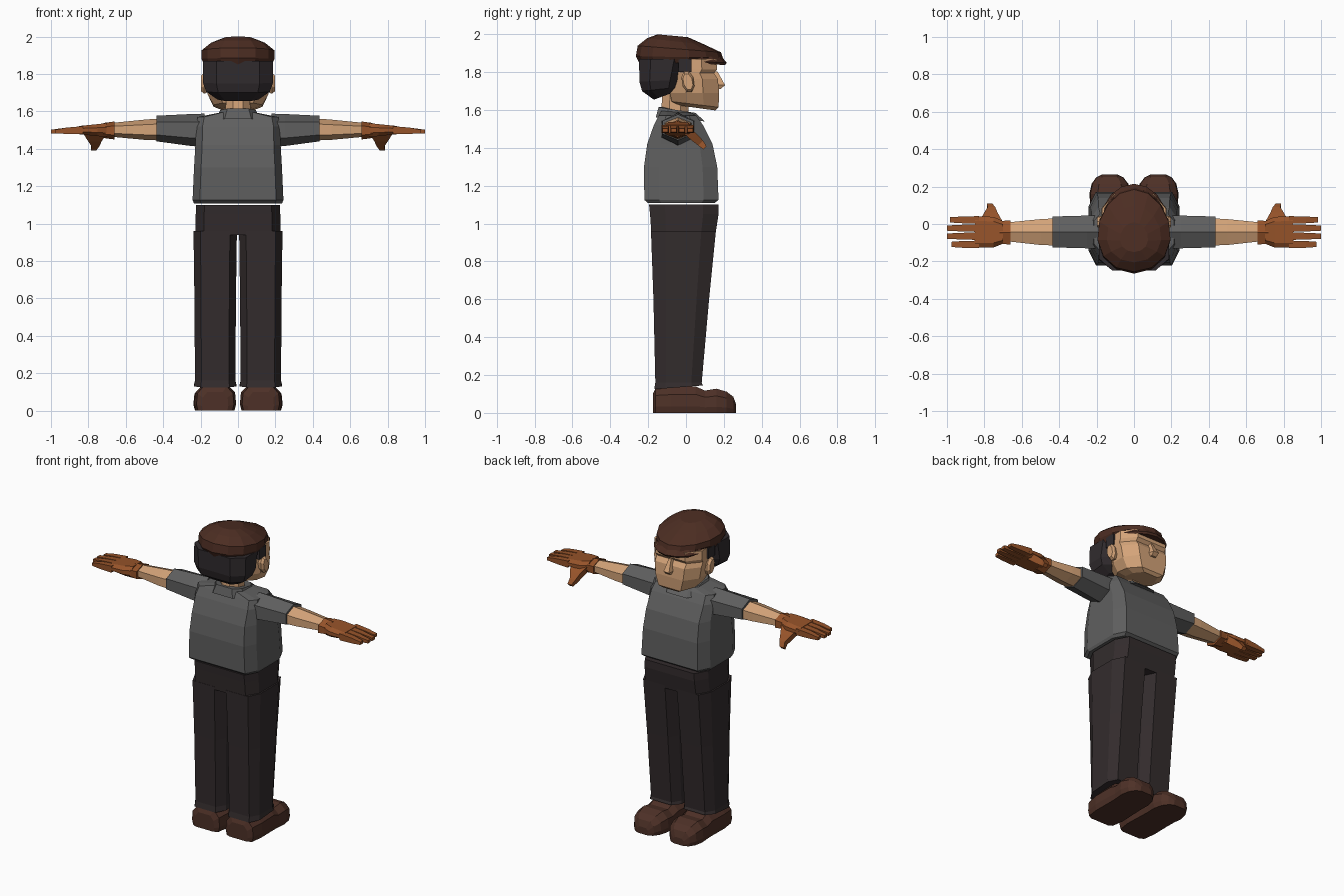
import bpy, bmesh, math
from mathutils import Vector


def material(name, rgb):
    m = bpy.data.materials.new(name)
    m.diffuse_color = (*rgb, 1)
    return m


GREY = material("shirt grey", (0.115, 0.115, 0.115))
DARK = material("trouser black", (0.033, 0.025, 0.026))
HAIR = material("hair black", (0.030, 0.024, 0.027))
BROWN = material("cap brown", (0.072, 0.026, 0.016))
SHOE = material("shoe brown", (0.075, 0.030, 0.020))
SKIN = material("skin", (0.66, 0.37, 0.19))
GLOVE = material("glove tan", (0.31, 0.088, 0.023))


def loft(name, rings, mat):
    """Skin a list of equal-length point rings and cap both ends."""
    bm = bmesh.new()
    rows = [[bm.verts.new(p) for p in r] for r in rings]
    n = len(rows[0])
    for a, b in zip(rows, rows[1:]):
        for i in range(n):
            j = (i + 1) % n
            bm.faces.new((a[i], a[j], b[j], b[i]))
    bm.faces.new(rows[0][::-1])
    bm.faces.new(rows[-1])
    bmesh.ops.recalc_face_normals(bm, faces=bm.faces)
    me = bpy.data.meshes.new(name)
    bm.to_mesh(me)
    bm.free()
    me.materials.append(mat)
    ob = bpy.data.objects.new(name, me)
    bpy.context.collection.objects.link(ob)
    return ob


def chamfer(a, b):
    """Unit box outline with cut corners and a centre point front and back."""
    return [(1, -b), (1, b), (a, 1), (0, 1), (-a, 1), (-1, b), (-1, -b),
            (-a, -1), (0, -1), (a, -1)]


def circle(n, turn=0.0):
    return [(math.cos(math.tau * (i + turn) / n), math.sin(math.tau * (i + turn) / n))
            for i in range(n)]


def stack(name, section, rings, mat, xc=0.0):
    """Upright loft; ring = z at back, z at front, y back, y front, half width."""
    out = []
    for zb, zf, y0, y1, hx in rings:
        out.append([(xc + hx * u, (y0 + y1) / 2 + (y1 - y0) / 2 * v,
                     (zb + zf) / 2 + (zf - zb) / 2 * v) for u, v in section])
    return loft(name, out, mat)


def limb(name, section, rings, mat, side):
    """Loft along x; ring = x, y min, y max, z min, z max."""
    out = []
    for x, y0, y1, z0, z1 in rings:
        out.append([(side * x, (y0 + y1) / 2 + (y1 - y0) / 2 * u,
                     (z0 + z1) / 2 + (z1 - z0) / 2 * v) for u, v in section])
    return loft(name, out, mat)


BOX = [(1, -1), (1, 1), (-1, 1), (-1, -1)]
HEX = [(1, -.5), (1, .5), (0, 1), (-1, .5), (-1, -.5), (0, -1)]
SOFT = [(1, -.4), (1, .4), (.7, 1), (-.7, 1), (-1, .4), (-1, -.4), (-.7, -1), (.7, -1)]

# shirt and collar
stack("shirt", chamfer(.84, .6), [
    (1.108, 1.108, -.20, .15, .235), (1.125, 1.125, -.22, .172, .243),
    (1.30, 1.30, -.222, .165, .235), (1.42, 1.42, -.205, .14, .228),
    (1.52, 1.52, -.17, .09, .226), (1.57, 1.57, -.145, .055, .215),
    (1.595, 1.585, -.13, .03, .10)], GREY)
stack("collar", chamfer(.6, .5), [
    (1.56, 1.54, -.16, .10, .12), (1.615, 1.585, -.145, .05, .095),
    (1.615, 1.585, -.12, .01, .07)], GREY)

# trousers: hips plus two legs
stack("hips", chamfer(.8, .55), [
    (.94, .94, -.182, .155, .229), (1.05, 1.05, -.19, .172, .226),
    (1.10, 1.10, -.195, .172, .224)], DARK)
for s, tag in ((-1, "left"), (1, "right")):
    stack(tag + "_trouser_leg", chamfer(.68, .55), [
        (.125, .145, -.168, .09, .113), (.16, .16, -.162, .083, .108),
        (.60, .60, -.172, .122, .111), (.96, .96, -.185, .158, .116)], DARK, s * .122)

    # shoe: y, half width, height
    rings = []
    for y, hw, h in ((-.175, .07, .10), (-.16, .10, .132), (-.08, .112, .138), (.05, .108, .14),
                     (.10, .108, .118), (.16, .112, .128), (.215, .098, .112),
                     (.25, .072, .085), (.265, .04, .045)):
        xc = .122 + max(y, 0) * .03
        rings.append([(s * (xc + hw * u), y, h * v) for u, v in
                      ((-.92, 0), (.92, 0), (1, .25), (.95, .7), (.6, 1), (-.6, 1),
                       (-.95, .7), (-1, .25))])
    loft(tag + "_shoe", rings, SHOE)

    # sleeve, forearm and gloved hand
    limb(tag + "_sleeve", HEX, [(.18, -.13, .045, 1.41, 1.588), (.25, -.13, .045, 1.415, 1.586),
                                (.435, -.125, .04, 1.44, 1.577)], GREY, s)
    limb(tag + "_forearm", HEX, [(.42, -.115, .03, 1.445, 1.562), (.50, -.112, .026, 1.448, 1.556),
                                 (.68, -.092, .008, 1.465, 1.538)], SKIN, s)
    limb(tag + "_glove_cuff", HEX, [(.66, -.11, .02, 1.45, 1.546),
                                    (.72, -.105, .015, 1.458, 1.538)], GLOVE, s)
    limb(tag + "_palm", SOFT, [(.70, -.105, .015, 1.462, 1.538), (.75, -.125, .038, 1.468, 1.532),
                               (.85, -.127, .042, 1.478, 1.522)], GLOVE, s)
    for k, (y, tip) in enumerate(((.022, .985), (-.022, 1.0), (-.065, 1.0), (-.109, .975))):
        limb(f"{tag}_finger_{k + 1}", BOX, [
            (.83, y - .02, y + .02, 1.478, 1.521), (.92, y - .018, y + .018, 1.48, 1.513),
            (tip, y - .014, y + .014, 1.483, 1.502)], GLOVE, s)
    thumb = []
    for x, y, z, r, t in ((.765, .005, 1.49, .058, .022), (.765, .045, 1.455, .036, .022),
                          (.762, .078, 1.425, .02, .018), (.772, .10, 1.40, .015, .012)):
        thumb.append([(s * (x + r * u), y + t * v * .7, z + t * v * .7) for u, v in BOX])
    loft(tag + "_thumb", thumb, GLOVE)

    # ear
    ear = []
    for x, r in ((.15, .8), (.182, 1), (.198, .75)):
        ear.append([(s * x, .01 + .034 * r * u - .008 * v, 1.75 + .06 * r * v)
                    for u, v in circle(8, .5)])
    loft(tag + "_ear", ear, SKIN)
    # sideburn
    limb(tag + "_sideburn", BOX, [(.14, -.04, .03, 1.80, 1.87),
                                  (.184, -.04, .028, 1.80, 1.87)], HAIR, s)

# neck and head
stack("neck", circle(8, .5), [(1.54, 1.54, -.14, .02, .075),
                              (1.70, 1.70, -.13, .02, .068)], SKIN)
stack("head", chamfer(.62, .35), [
    (1.625, 1.598, -.04, .155, .085), (1.645, 1.615, -.075, .172, .13),
    (1.69, 1.69, -.085, .175, .162), (1.765, 1.765, -.085, .168, .172),
    (1.795, 1.795, -.085, .148, .174), (1.815, 1.815, -.085, .165, .174),
    (1.87, 1.87, -.085, .16, .172)], SKIN)
# nose: z, half width, front y
loft("nose", [[(-w, .13, z), (w, .13, z), (w * .6, y, z), (-w * .6, y, z)]
              for z, w, y in ((1.712, .026, .185), (1.732, .034, .206),
                              (1.765, .024, .188), (1.805, .014, .166))], SKIN)

# hair at the back of the head
stack("hair", chamfer(.62, .5), [
    (1.655, 1.69, -.17, -.075, .11), (1.70, 1.72, -.232, -.045, .17),
    (1.75, 1.76, -.246, -.03, .187), (1.87, 1.87, -.248, .0, .187)], HAIR)

# flat cap with a short peak
EGG = [(u * (1 - .12 * v), v) for u, v in circle(14, .5)]
stack("cap", EGG, [
    (1.845, 1.852, -.245, .17, .178), (1.885, 1.875, -.265, .195, .195),
    (1.94, 1.905, -.255, .185, .195), (1.98, 1.945, -.205, .10, .145),
    (2.00, 1.985, -.15, .01, .075)], BROWN)
stack("cap_peak", EGG, [
    (1.852, 1.838, -.10, .207, .168), (1.862, 1.85, -.10, .215, .172),
    (1.89, 1.88, -.10, .19, .16)], BROWN)
